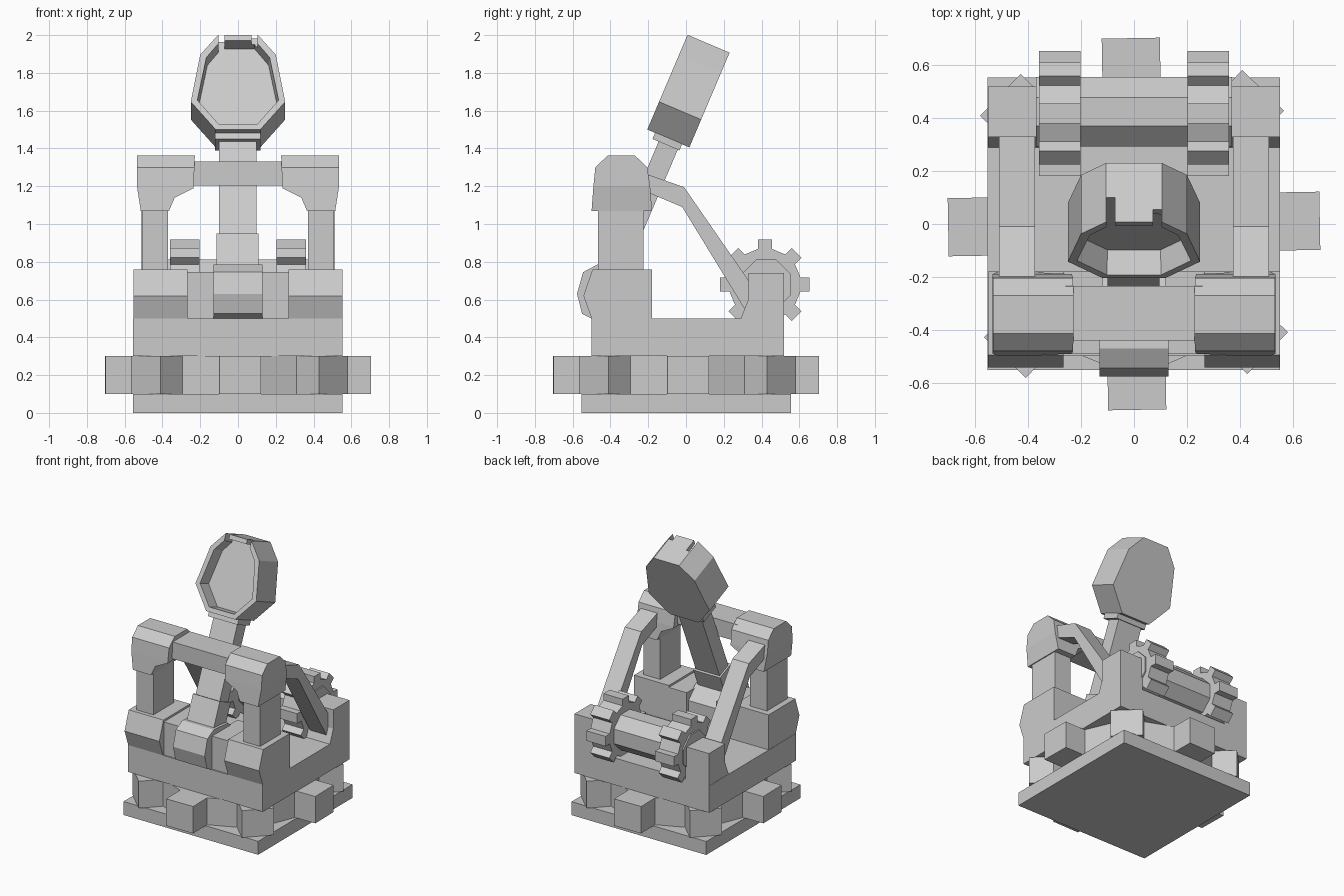
import bpy, bmesh, math
from mathutils import Matrix, Vector

if "Cube" in bpy.data.objects:
    bpy.data.objects.remove(bpy.data.objects["Cube"])

TILT = Matrix.Translation((0, -0.205, 1.5)) @ Matrix.Rotation(math.radians(-23), 4, 'X')


def prism(name, pts, axis, lo, hi, mat=None, mirror=False, recess=None):
    """Extrude a 2D outline along an axis; optional mirror in x and recessed front."""
    place = {'x': lambda p, d: (d, p[0], p[1]),
             'y': lambda p, d: (p[0], d, p[1]),
             'z': lambda p, d: (p[0], p[1], d)}[axis]
    bm = bmesh.new()
    first = bm.faces.new([bm.verts.new(place(p, lo)) for p in pts])
    last = bm.faces.new([bm.verts.new(place(p, hi)) for p in pts])
    n = len(pts)
    a, b = list(first.verts), list(last.verts)
    for i in range(n):
        j = (i + 1) % n
        bm.faces.new((a[i], a[j], b[j], b[i]))
    bmesh.ops.recalc_face_normals(bm, faces=bm.faces)
    if recess:
        for thick, depth in recess:
            bmesh.ops.inset_region(bm, faces=[first], thickness=thick, depth=0)
            off = -first.normal * depth
            bmesh.ops.translate(bm, verts=first.verts, vec=off)
    if mat:
        bm.transform(mat)
    me = bpy.data.meshes.new(name)
    bm.to_mesh(me)
    bm.free()
    ob = bpy.data.objects.new(name, me)
    bpy.context.collection.objects.link(ob)
    if mirror:
        ob.modifiers.new("mirror", 'MIRROR')
    return ob


def box(name, x, y, z, mat=None, mirror=False):
    pts = [(x[0], z[0]), (x[1], z[0]), (x[1], z[1]), (x[0], z[1])]
    return prism(name, pts, 'y', y[0], y[1], mat, mirror)


def boolean(ob, cutter, op):
    m = ob.modifiers.new("cut", 'BOOLEAN')
    m.object, m.operation, m.solver = cutter, op, 'EXACT'
    cutter.hide_render = True
    cutter.hide_viewport = True


def gear(cx, cy, tip, root, half, turn=0.0, teeth=8):
    pts = []
    for i in range(teeth):
        t = turn + math.tau * i / teeth
        c, s = math.cos(t), math.sin(t)
        for r, w in ((root, -half), (tip, -half), (tip, half), (root, half)):
            pts.append((cx + r * c - w * s, cy + r * s + w * c))
    return pts


# Base plate and turntable gear
box("base_plate", (-0.555, 0.553), (-0.553, 0.555), (0, 0.1))
prism("turntable_gear", gear(0, 0, 0.703, 0.535, 0.11, math.radians(1)), 'z', 0.1, 0.3)

# Carriage: floor, rear corner blocks, front blocks
box("carriage_floor", (-0.555, 0.553), (-0.5, 0.52), (0.3, 0.5))
prism("rear_corner_block", [(0.29, 0.5), (0.52, 0.5), (0.52, 0.74), (0.33, 0.74), (0.33, 0.6)],
      'x', 0.36, 0.553, mirror=True)
prism("front_side_block", [(-0.5, 0.5), (-0.18, 0.5), (-0.18, 0.76), (-0.495, 0.76), (-0.543, 0.62)],
      'x', 0.267, 0.553, mirror=True)
box("front_inner_block", (0.12, 0.267), (-0.49, -0.18), (0.5, 0.745), mirror=True)
prism("arm_pivot", [(-0.5, 0.5), (-0.55, 0.525), (-0.577, 0.63), (-0.545, 0.745), (-0.47, 0.785),
                    (-0.3, 0.77), (-0.2, 0.68), (-0.2, 0.5)], 'x', -0.13, 0.13)

# Winch: axle and two gears
axle = [(0.425 + 0.142 * math.cos(math.tau * (i + .5) / 8),
         0.68 + 0.142 * math.sin(math.tau * (i + .5) / 8)) for i in range(8)]
prism("winch_axle", axle, 'x', -0.37, 0.37)
prism("winch_gear", gear(0.418, 0.68, 0.237, 0.188, 0.037), 'x', 0.203, 0.36, mirror=True)

# Uprights with shaped caps and a crossbar
box("upright", (0.37, 0.508), (-0.465, -0.225), (0.74, 1.1), mirror=True)
cap = prism("upright_cap", [(-0.5, 1.07), (-0.18, 1.07), (-0.19, 1.2), (-0.205, 1.3), (-0.27, 1.362),
                            (-0.415, 1.362), (-0.48, 1.3), (-0.49, 1.2)], 'x', 0.2, 0.6)
shape = prism("cap_cutter", [(0.365, 1.0), (0.365, 1.07), (0.335, 1.14), (0.235, 1.19), (0.227, 1.4),
                             (0.533, 1.4), (0.535, 1.2), (0.515, 1.07), (0.515, 1.0)], 'y', -0.7, 0)
boolean(cap, shape, 'INTERSECT')
cap.modifiers.new("mirror", 'MIRROR')
box("crossbar", (-0.26, 0.26), (-0.44, -0.235), (1.205, 1.33))

# Diagonal braces
prism("brace", [(-0.21, 1.265), (-0.01, 1.195), (0.36, 0.66), (0.35, 0.58), (0.31, 0.55),
                (-0.02, 1.09), (-0.21, 1.17)], 'x', 0.375, 0.51, mirror=True)

# Throwing arm with sleeve and collar (tilted frame)
box("throwing_arm", (-0.1, 0.097), (0.08, 0.19), (-0.84, 0.01), TILT)
box("arm_sleeve", (-0.113, 0.108), (0.065, 0.205), (-0.76, -0.57), TILT)
box("bucket_collar", (-0.123, 0.12), (0.045, 0.2), (-0.035, 0.02), TILT)

# Bucket: hollowed front and two slots in the upper rim
half = [(0.118, 0), (0.25, 0.16), (0.2, 0.43), (0.105, 0.545)]
outline = half + [(-x, z) for x, z in reversed(half)]
bucket = prism("bucket", outline, 'y', 0, 0.242, TILT, recess=[(0.036, 0), (0.006, 0.1)])
for sx, deep in ((-0.088, 0.1), (0.088, 0.05)):
    slot = box("slot_cutter", (sx - 0.016, sx + 0.016), (-0.02, deep), (0.48, 0.6), TILT)
    boolean(bucket, slot, 'DIFFERENCE')
